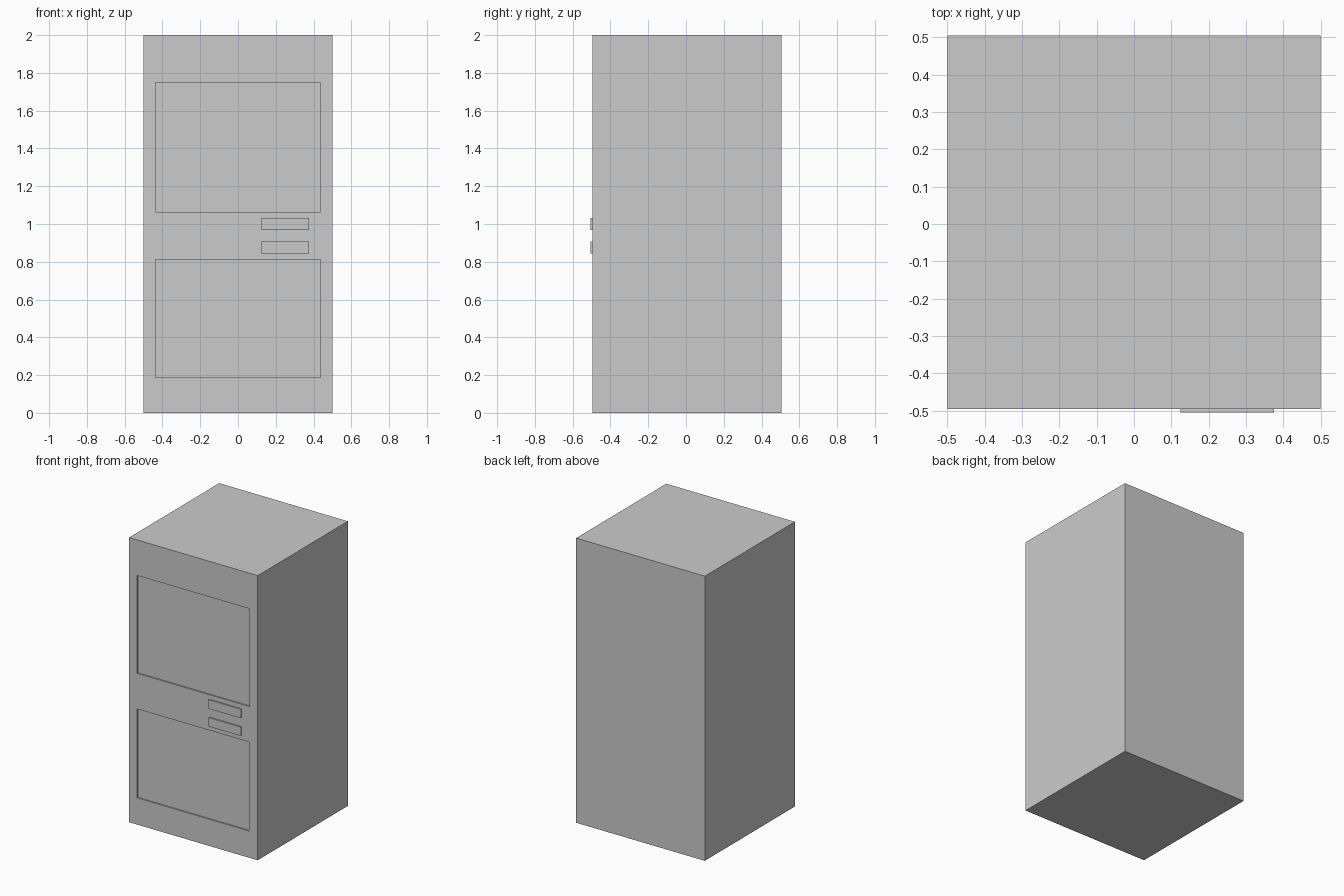
import bpy, bmesh
from mathutils import Vector

if "Cube" in bpy.data.objects:
    bpy.data.objects.remove(bpy.data.objects["Cube"])

BACK, FRONT, HANDLE_FRONT, RECESS = 0.505, -0.495, -0.505, 0.01


def box(name, lo, hi):
    """Axis-aligned box between two corners."""
    lo, hi = Vector(lo), Vector(hi)
    bm = bmesh.new()
    bmesh.ops.create_cube(bm, size=1)
    bmesh.ops.scale(bm, vec=hi - lo, verts=bm.verts)
    bmesh.ops.translate(bm, vec=(lo + hi) / 2, verts=bm.verts)
    mesh = bpy.data.meshes.new(name)
    bm.to_mesh(mesh)
    bm.free()
    obj = bpy.data.objects.new(name, mesh)
    bpy.context.collection.objects.link(obj)
    return obj


# Cabinet body
cabinet = box("cabinet", (-0.5, FRONT, 0), (0.5, BACK, 2))

# Shallow recessed door panels cut into the front
for name, z0, z1 in (("lower_panel", 0.1875, 0.8125), ("upper_panel", 1.0625, 1.75)):
    cutter = box(name + "_cutter", (-0.4375, FRONT - 0.1, z0), (0.4375, FRONT + RECESS, z1))
    cutter.hide_render = True
    cutter.hide_set(True)
    cut = cabinet.modifiers.new(name, 'BOOLEAN')
    cut.operation = 'DIFFERENCE'
    cut.solver = 'EXACT'
    cut.object = cutter

# Door handles
for name, z in (("lower_handle", 0.875), ("upper_handle", 1.0)):
    box(name, (0.125, HANDLE_FRONT, z - 0.03125), (0.375, FRONT, z + 0.03125))
